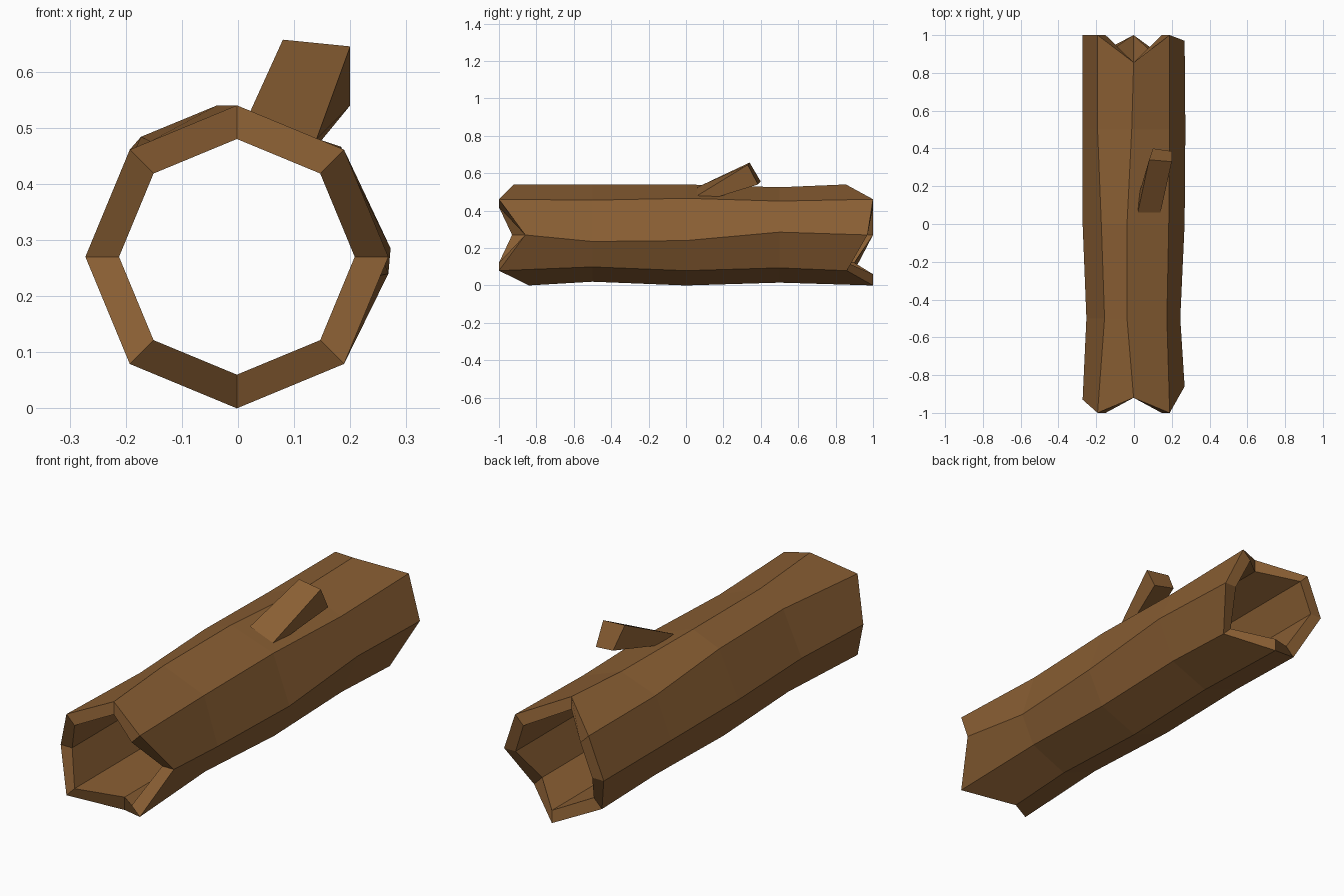
import bpy
import bmesh
from math import sin, cos, pi

cube = bpy.data.objects.get("Cube")
if cube:
    bpy.data.objects.remove(cube)

SIDES = 8
CENTRE_X, CENTRE_Z = -0.002, 0.27
OUTER, INNER = 0.27, 0.21

# One bark colour
bark = bpy.data.materials.new("bark_brown")
bark.use_nodes = True
colour = (0.25, 0.112, 0.033, 1)
bark.diffuse_color = colour
bark.node_tree.nodes["Principled BSDF"].inputs["Base Color"].default_value = colour


def finish(name, bm):
    bmesh.ops.recalc_face_normals(bm, faces=bm.faces)
    mesh = bpy.data.meshes.new(name)
    bm.to_mesh(mesh)
    bm.free()
    mesh.materials.append(bark)
    obj = bpy.data.objects.new(name, mesh)
    bpy.context.collection.objects.link(obj)
    return obj


def ring(bm, radius, depths, nudges=None):
    """Octagonal ring with its own depth, and an optional nudge, per corner."""
    verts = []
    for k in range(SIDES):
        angle = 2 * pi * k / SIDES
        dx, dz = nudges.get(k, (0, 0)) if nudges else (0, 0)
        verts.append(bm.verts.new((CENTRE_X + radius * cos(angle) + dx / 100, depths[k],
                                   CENTRE_Z + radius * sin(angle) + dz / 100)))
    return verts


def bridge(bm, a, b):
    count = len(a)
    for k in range(count):
        n = (k + 1) % count
        bm.faces.new((a[k], a[n], b[n], b[k]))


# Jagged ends, counted round from the +x corner over the top
front = [-0.86, -1, -0.92, -1, -0.93, -1, -0.84, -1]
back = [0.97, 1, 0.855, 1, 1, 0.9, 1, 0.86]

# Uneven bark: corner offsets, in hundredths, at the middle rings
near_bumps = {0: (-2.3, -3.5), 1: (-1.5, -0.5), 2: (-3.5, 0), 3: (3.7, 1.5),
              4: (2, 0), 5: (1, 1.5), 6: (0, 2), 7: (-1, 2)}
mid_bumps = {0: (0, -3), 1: (-0.5, 0.5), 2: (-3.5, 0), 3: (2, 2.3)}
far_bumps = {0: (0.4, 1.5), 1: (0, -1), 2: (-1, -1.5), 5: (0, 1),
             6: (0, 1.5), 7: (0, 1.5)}

# Hollow log: outer skin front to back, then the straight bore back again
bm = bmesh.new()
loops = [ring(bm, OUTER, front)]
for depth, bumps in ((-0.5, near_bumps), (0, mid_bumps), (0.5, far_bumps)):
    loops.append(ring(bm, OUTER, [depth] * SIDES, bumps))
loops += [ring(bm, OUTER, back), ring(bm, INNER, back), ring(bm, INNER, front)]
for i, loop in enumerate(loops):
    bridge(bm, loop, loops[(i + 1) % len(loops)])
finish("hollow_log", bm)

# Broken branch stub leaning back from the upper side
bm = bmesh.new()
root = [bm.verts.new(p) for p in ((0.02, 0.06, 0.525), (0.14, 0.06, 0.48),
                                  (0.145, 0.17, 0.473), (0.03, 0.17, 0.51))]
tip = [bm.verts.new(p) for p in ((0.08, 0.34, 0.657), (0.2, 0.33, 0.645),
                                 (0.2, 0.385, 0.54), (0.1, 0.4, 0.555))]
bridge(bm, root, tip)
bm.faces.new(root)
bm.faces.new(tip)
finish("branch_stub", bm)
